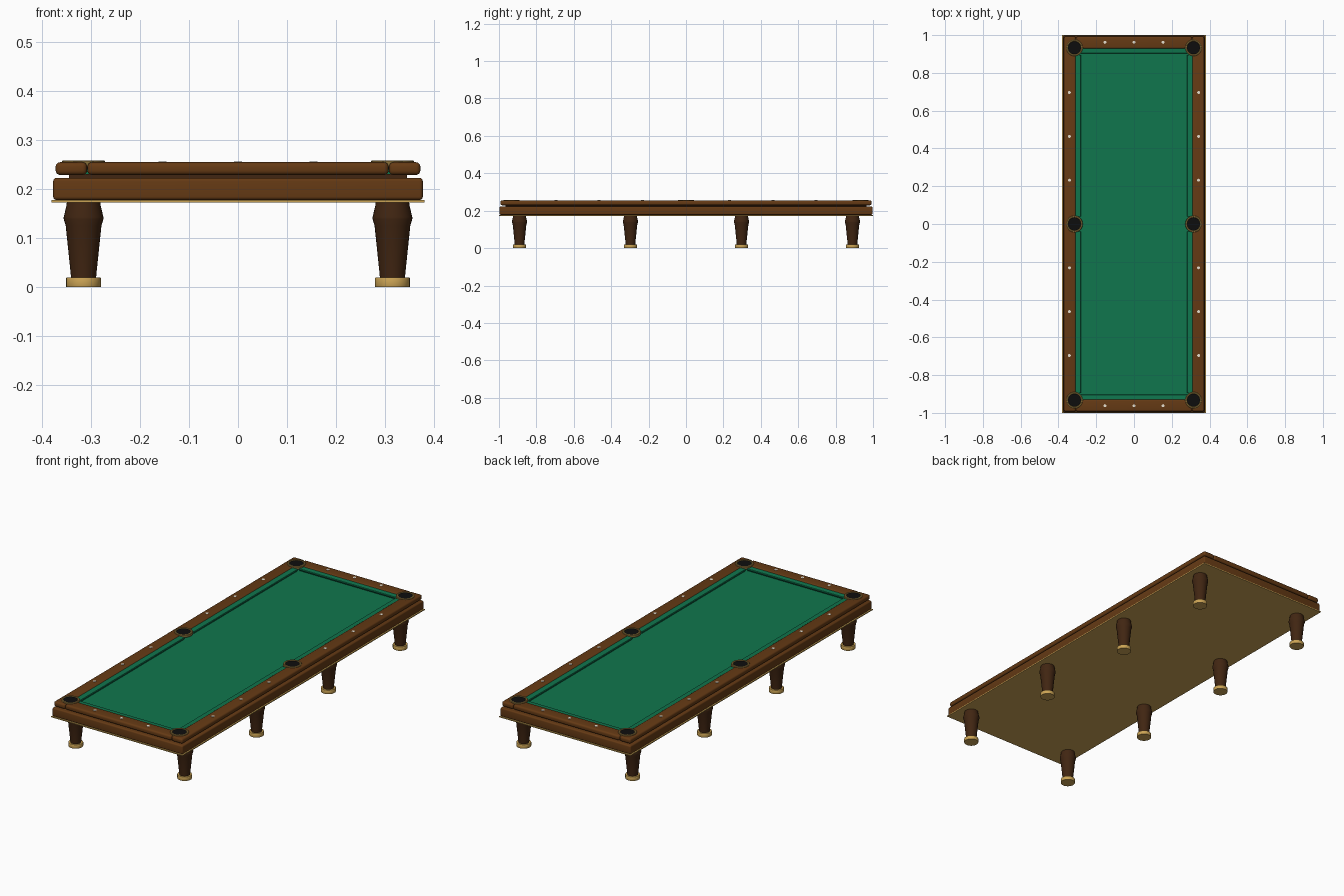
import bpy, bmesh, math
from mathutils import Matrix

cube = bpy.data.objects.get("Cube")
if cube:
    bpy.data.objects.remove(cube, do_unlink=True)


def material(name, rgb, rough=0.5):
    m = bpy.data.materials.new(name)
    m.use_nodes = True
    m.diffuse_color = (*rgb, 1)
    bsdf = m.node_tree.nodes["Principled BSDF"]
    bsdf.inputs["Base Color"].default_value = (*rgb, 1)
    bsdf.inputs["Roughness"].default_value = rough
    return m


WOOD = material("mahogany", (0.13, 0.042, 0.007))
DARK = material("dark walnut", (0.053, 0.019, 0.006))
BRASS = material("brass", (0.60, 0.37, 0.09))
TRIM = material("aged brass", (0.25, 0.16, 0.04))
CLOTH = material("green cloth", (0.005, 0.18, 0.075))
BLACK = material("pocket black", (0.004, 0.004, 0.004))
IVORY = material("ivory", (0.85, 0.80, 0.68))


def finish(name, bm, mat):
    bmesh.ops.recalc_face_normals(bm, faces=bm.faces)
    mesh = bpy.data.meshes.new(name)
    bm.to_mesh(mesh)
    bm.free()
    mesh.materials.append(mat)
    obj = bpy.data.objects.new(name, mesh)
    bpy.context.collection.objects.link(obj)
    bpy.ops.object.select_all(action='DESELECT')
    obj.select_set(True)
    bpy.context.view_layer.objects.active = obj
    bpy.ops.object.shade_smooth_by_angle(angle=math.radians(35))
    return obj


def box(name, x, y, z, mat, bevel=0):
    """Block between the (low, high) limits on each axis."""
    bm = bmesh.new()
    bmesh.ops.create_cube(bm, size=1)
    for v in bm.verts:
        v.co = [lim[0] if c < 0 else lim[1] for c, lim in zip(v.co, (x, y, z))]
    if bevel:
        bmesh.ops.bevel(bm, geom=bm.edges[:], offset=bevel, segments=4,
                        profile=0.5, affect='EDGES')
    return finish(name, bm, mat)


def lathe(name, profile, x, y, mat, steps=32, closed=False):
    """Spin an (r, z) profile about a vertical axis at x, y."""
    bm = bmesh.new()
    verts = [bm.verts.new((r, 0, z)) for r, z in profile]
    pairs = list(zip(verts, verts[1:]))
    if closed:
        pairs.append((verts[-1], verts[0]))
    edges = [bm.edges.new(p) for p in pairs]
    bmesh.ops.spin(bm, geom=verts + edges, cent=(0, 0, 0), axis=(0, 0, 1),
                   angle=math.tau, steps=steps, use_duplicate=False)
    bmesh.ops.remove_doubles(bm, verts=bm.verts, dist=1e-5)
    bmesh.ops.translate(bm, verts=bm.verts, vec=(x, y, 0))
    return finish(name, bm, mat)


def cushion(name, length, turn, x, y):
    """Cloth-covered nose, undercut on the playing side (local -x)."""
    bm = bmesh.new()
    half = length / 2
    section = [(0.03, 0.236), (0.005, 0.236), (0, 0.245), (0.002, 0.249), (0.03, 0.251)]
    face = bm.faces.new([bm.verts.new((a, -half, z)) for a, z in section])
    geom = bmesh.ops.extrude_face_region(bm, geom=[face])["geom"]
    bmesh.ops.translate(bm, vec=(0, length, 0),
                        verts=[g for g in geom if isinstance(g, bmesh.types.BMVert)])
    bmesh.ops.transform(bm, verts=bm.verts,
                        matrix=Matrix.Translation((x, y, 0)) @ Matrix.Rotation(turn, 4, 'Z'))
    return finish(name, bm, CLOTH)


# Cabinet, base trim and slate bed
box("base_trim", (-0.38, 0.38), (-1, 1), (0.173, 0.178), BRASS)
box("cabinet", (-0.377, 0.377), (-0.997, 0.997), (0.178, 0.223), WOOD, 0.007)
box("slate", (-0.345, 0.345), (-0.965, 0.965), (0.222, 0.231), DARK)
box("bed_cloth", (-0.312, 0.312), (-0.934, 0.934), (0.23, 0.237), CLOTH)

# Rails and cushions
RAIL_Z = (0.229, 0.255)
for s, side in ((1, "left"), (-1, "right")):
    box(f"{side}_rail", sorted((s * 0.308, s * 0.372)), (-0.992, 0.992), RAIL_Z, WOOD, 0.009)
    for t in (-1, 1):
        cushion(f"{side}_cushion", 0.855, 0 if s > 0 else math.pi, s * 0.281, t * 0.468)
for s, end in ((1, "back"), (-1, "front")):
    box(f"{end}_rail", (-0.307, 0.307), sorted((s * 0.928, s * 0.992)), RAIL_Z, WOOD, 0.009)
    cushion(f"{end}_cushion", 0.56, s * math.pi / 2, 0, s * 0.903)

# Pockets: a brass collar around a dark well
collar = [(0.034, 0.245), (0.034, 0.257), (0.036, 0.2585), (0.042, 0.2585),
          (0.044, 0.257), (0.044, 0.245)]
for x in (-0.315, 0.315):
    for y in (-0.933, 0, 0.933):
        lathe("pocket_collar", collar, x, y, TRIM, closed=True)
        lathe("pocket_well", [(0, 0.2562), (0.035, 0.2562), (0.035, 0.24), (0, 0.24)], x, y, BLACK)

# Ivory sights set in the rails
sights = [(s * 0.342, t * y) for s in (-1, 1) for t in (-1, 1) for y in (0.232, 0.464, 0.696)]
sights += [(x, s * 0.962) for s in (-1, 1) for x in (-0.154, 0, 0.154)]
for x, y in sights:
    lathe("sight", [(0, 0.2565), (0.008, 0.2565), (0.008, 0.253), (0, 0.253)], x, y, IVORY, 12)

# Turned legs on brass feet
leg = [(0, 0.018), (0.0255, 0.018), (0.0265, 0.03), (0.0365, 0.126), (0.0405, 0.139),
       (0.0405, 0.143), (0.035, 0.166), (0.034, 0.175), (0, 0.175)]
foot = [(0, 0), (0.035, 0), (0.0355, 0.001), (0.0355, 0.018), (0.0345, 0.02), (0, 0.02)]
for x in (-0.315, 0.315):
    for y in (-0.89, -0.297, 0.297, 0.89):
        lathe("leg", leg, x, y, DARK)
        lathe("foot", foot, x, y, BRASS)
